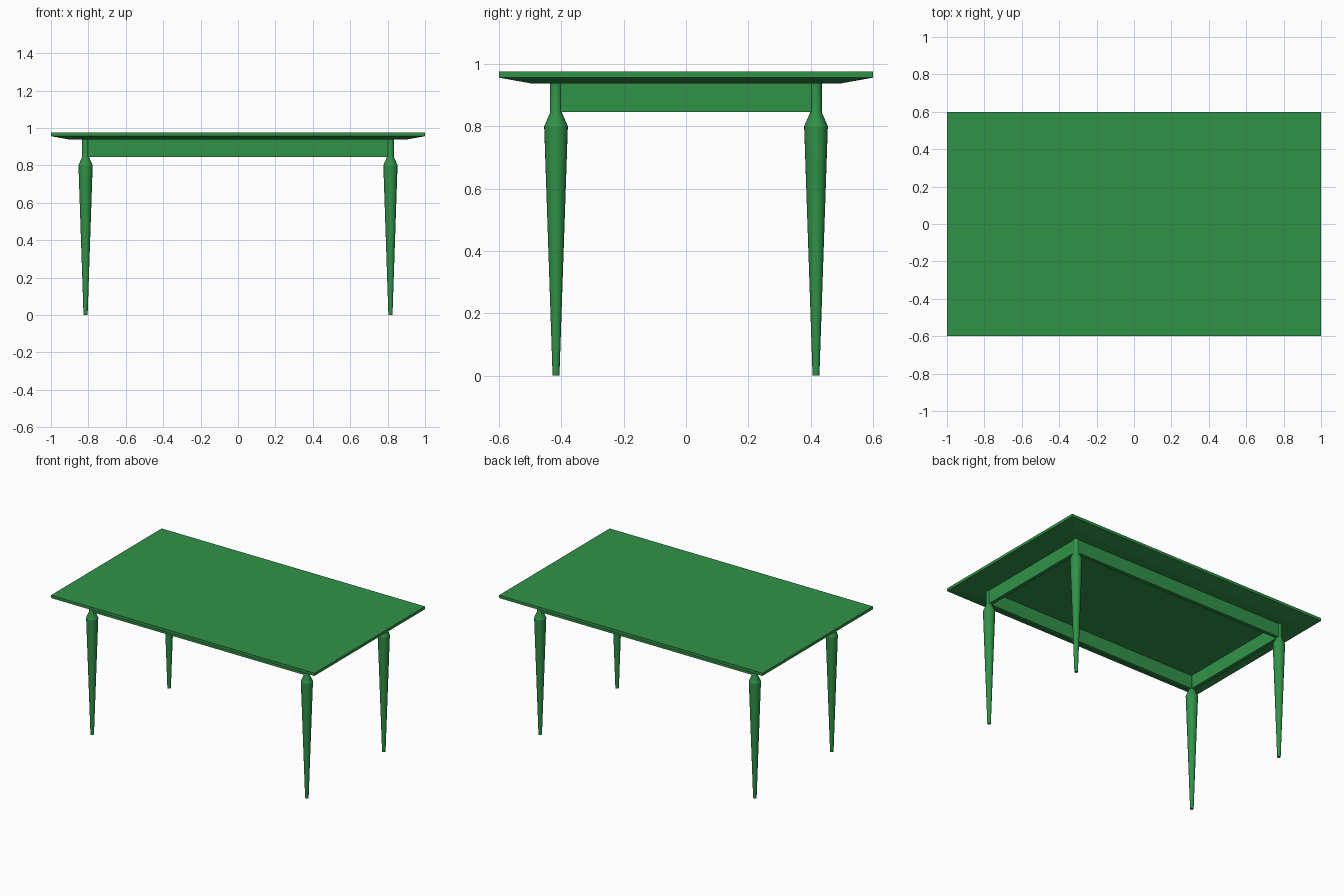
import bpy
import bmesh
import math

cube = bpy.data.objects.get("Cube")
if cube:
    bpy.data.objects.remove(cube, do_unlink=True)

green = bpy.data.materials.new("green paint")
green.use_nodes = True
COLOUR = (0.03, 0.29, 0.065, 1)
green.diffuse_color = COLOUR
green.node_tree.nodes["Principled BSDF"].inputs["Base Color"].default_value = COLOUR

LEG_X, LEG_Y = 0.815, 0.417
TOP_UNDERSIDE = 0.938


def add_object(name, bm):
    bmesh.ops.recalc_face_normals(bm, faces=bm.faces)
    mesh = bpy.data.meshes.new(name)
    bm.to_mesh(mesh)
    bm.free()
    mesh.materials.append(green)
    obj = bpy.data.objects.new(name, mesh)
    bpy.context.collection.objects.link(obj)
    return obj


def loft(name, rings):
    """Skin a stack of closed rings and cap both ends."""
    bm = bmesh.new()
    loops = [[bm.verts.new(p) for p in ring] for ring in rings]
    count = len(loops[0])
    for low, high in zip(loops, loops[1:]):
        for i in range(count):
            j = (i + 1) % count
            bm.faces.new((low[i], low[j], high[j], high[i]))
    bm.faces.new(loops[0])
    bm.faces.new(loops[-1])
    return add_object(name, bm)


def rectangle(hx, hy, z):
    return [(-hx, -hy, z), (hx, -hy, z), (hx, hy, z), (-hx, hy, z)]


def circle(x, y, r, z, sides=24):
    angles = [math.tau * i / sides for i in range(sides)]
    return [(x + r * math.cos(a), y + r * math.sin(a), z) for a in angles]


def rail(name, x, y, hx, hy):
    ends = [rectangle(hx, hy, z) for z in (0.845, TOP_UNDERSIDE)]
    loft(name, [[(px + x, py + y, pz) for px, py, pz in r] for r in ends])


# Table top with a chamfered underside
loft("table_top", [rectangle(0.9, 0.5, TOP_UNDERSIDE),
                   rectangle(1, 0.6, 0.956),
                   rectangle(1, 0.6, 0.975)])

# Turned legs: tapering shaft, shoulder, narrow neck
LEG_PROFILE = [(0.011, 0), (0.038, 0.8), (0.0185, 0.845), (0.0185, TOP_UNDERSIDE)]
for side_x, x_name in ((-1, "right"), (1, "left")):
    for side_y, y_name in ((-1, "front"), (1, "back")):
        leg = loft(f"{y_name}_{x_name}_leg",
                   [circle(side_x * LEG_X, side_y * LEG_Y, r, z) for r, z in LEG_PROFILE])
        bpy.ops.object.select_all(action="DESELECT")
        leg.select_set(True)
        bpy.context.view_layer.objects.active = leg
        bpy.ops.object.shade_smooth_by_angle(angle=math.radians(25))

# Apron rails between the legs
THICK = 0.012
for side, y_name, x_name in ((-1, "front", "right"), (1, "back", "left")):
    rail(f"{y_name}_apron", 0, side * LEG_Y, LEG_X, THICK)
    rail(f"{x_name}_apron", side * LEG_X, 0, THICK, LEG_Y)
